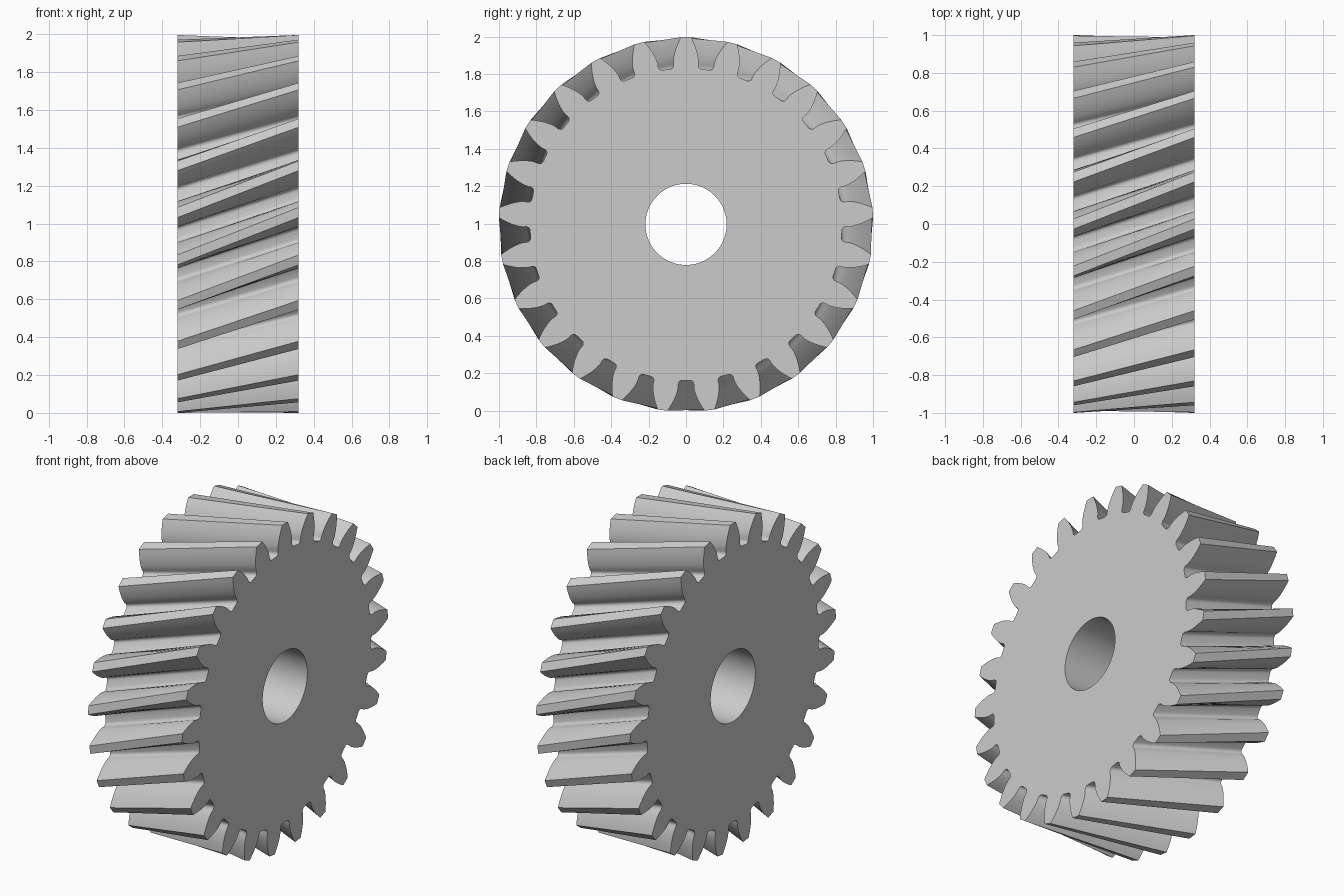
import bpy, bmesh, math

cube = bpy.data.objects.get("Cube")
if cube:
    bpy.data.objects.remove(cube)

TEETH = 25
PITCH = 2 * math.pi / TEETH
TIP = 1.001                      # outer radius
MODULE = TIP / (TEETH / 2 + 1)
PITCH_R = MODULE * TEETH / 2
ROOT = PITCH_R - 1.25 * MODULE
PRESSURE = math.radians(20)
BASE = PITCH_R * math.cos(PRESSURE)
FILLET = 0.022
HALF_WIDTH = 0.32
BORE_R, BORE_SIDES = 0.217, 96
CENTRE_Z = 0.996


def involute(a):
    return math.tan(a) - a


def half_angle(r):
    """Half the angular thickness of a tooth at radius r on the involute."""
    return PITCH / 4 + involute(PRESSURE) - involute(math.acos(min(1, BASE / r)))


# Half a tooth as (radius, half angle): root fillet, then involute flank
gap = (PITCH / 2 - half_angle(BASE)) * BASE
half = []
for i in range(5):
    t = math.pi / 2 * (1 - i / 4)
    r = ROOT + FILLET * (1 - math.sin(t))
    w = gap - FILLET * (1 - math.cos(t))
    half.append((r, PITCH / 2 - w / r))
for i in range(9):
    r = BASE + (TIP - BASE) * i / 8
    half.append((r, half_angle(r)))
tooth = [(r, -a) for r, a in half] + [(r, a) for r, a in reversed(half)]

# Complete outline; the first tooth points straight up
outline = [(r, math.pi / 2 + k * PITCH + a) for k in range(TEETH) for r, a in tooth]
bore = [(BORE_R, 2 * math.pi * i / BORE_SIDES) for i in range(BORE_SIDES)]

bm = bmesh.new()


def ring(points, x):
    return [bm.verts.new((x, r * math.cos(a), CENTRE_Z + r * math.sin(a)))
            for r, a in points]


def bridge(left, right, shift):
    """Straight faces from one end to the other, turned by shift points."""
    n = len(left)
    for i in range(n):
        j = (i + 1) % n
        bm.faces.new((right[i], right[j], left[(j + shift) % n], left[(i + shift) % n]))


outer = [ring(outline, x) for x in (-HALF_WIDTH, HALF_WIDTH)]
inner = [ring(bore, x) for x in (-HALF_WIDTH, HALF_WIDTH)]

# Helical teeth advance by one tooth across the width; the bore is straight
bridge(*outer, len(tooth))
bridge(*inner, 0)

# Flat end faces with the bore left open
for rim, hole in zip(outer, inner):
    edges = [bm.edges.get((loop[i - 1], loop[i]))
             for loop in (rim, hole) for i in range(len(loop))]
    bmesh.ops.triangle_fill(bm, edges=edges, use_beauty=True)

bmesh.ops.recalc_face_normals(bm, faces=bm.faces[:])
mesh = bpy.data.meshes.new("helical_gear")
bm.to_mesh(mesh)
bm.free()
gear = bpy.data.objects.new("helical_gear", mesh)
bpy.context.collection.objects.link(gear)

# Plain grey finish
grey = bpy.data.materials.new("light_grey")
grey.use_nodes = True
colour = (0.6, 0.6, 0.6, 1)
grey.diffuse_color = colour
for node in grey.node_tree.nodes:
    if node.type == 'BSDF_PRINCIPLED':
        node.inputs["Base Color"].default_value = colour
mesh.materials.append(grey)

# Smooth flanks and bore, sharp tips and rims
for obj in bpy.context.selected_objects:
    obj.select_set(False)
gear.select_set(True)
bpy.context.view_layer.objects.active = gear
bpy.ops.object.shade_smooth_by_angle(angle=math.radians(30))
